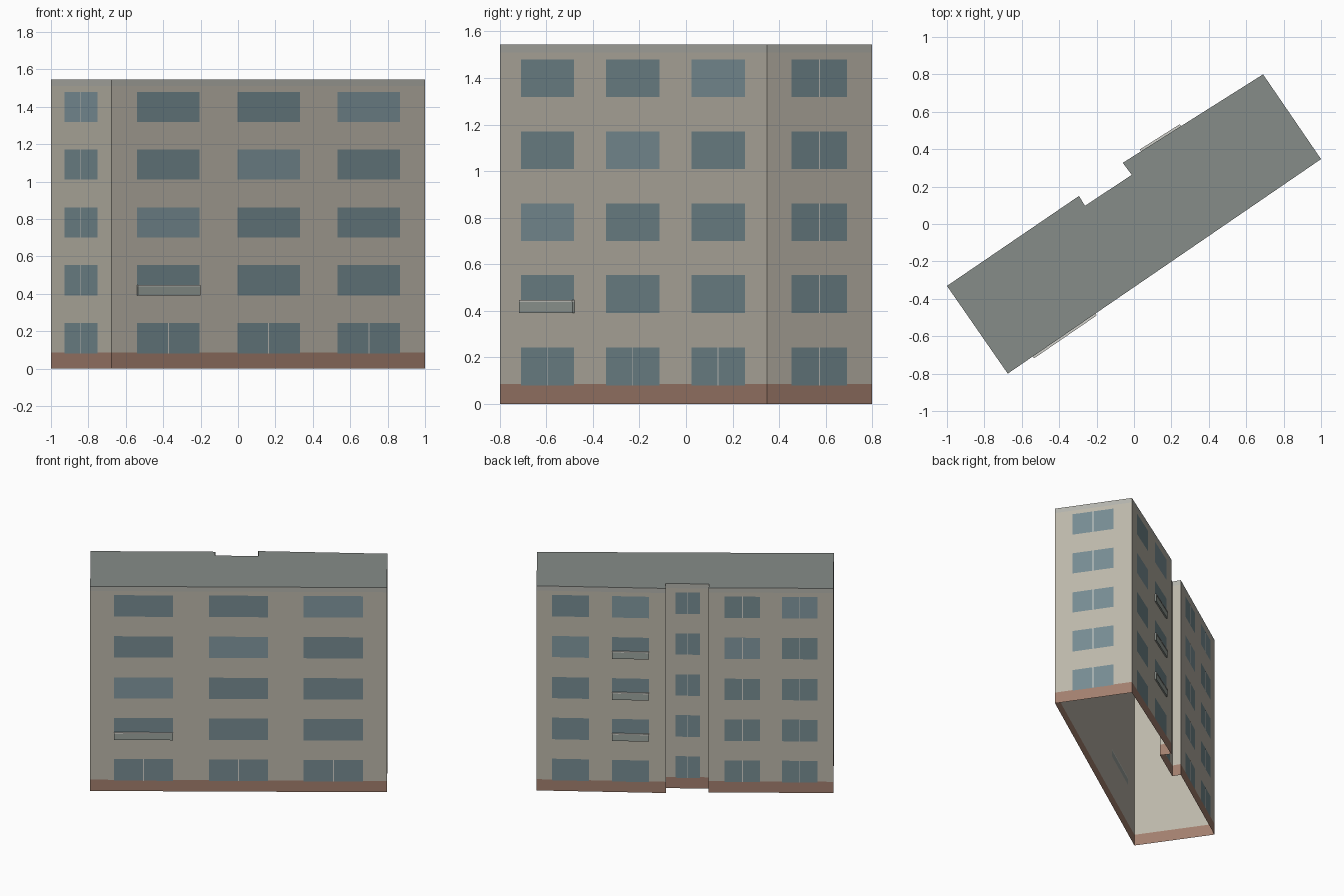
import bpy, bmesh
from mathutils import Vector

if "Cube" in bpy.data.objects:
    bpy.data.objects.remove(bpy.data.objects["Cube"])

# Footprint, counter-clockwise from the front-left corner
PLAN = [Vector(p) for p in [(-0.675, -0.80), (1.0, 0.347), (0.69, 0.80), (-0.06, 0.327),
                            (-0.012, 0.263), (-0.262, 0.097), (-0.294, 0.15), (-1.0, -0.331)]]
Z_PLINTH, Z_BAND, Z_TOP = 0.085, 1.51, 1.545
FLOORS = [(0.08, 0.243), (0.39, 0.553), (0.70, 0.86), (1.01, 1.17), (1.318, 1.48)]


def material(name, rgb):
    m = bpy.data.materials.new(name)
    m.diffuse_color = (*rgb, 1)
    m.use_nodes = True
    m.node_tree.nodes["Principled BSDF"].inputs["Base Color"].default_value = m.diffuse_color
    return m


MATS = {
    "wall": material("wall", (0.50, 0.47, 0.40)),
    "plinth": material("plinth_brick", (0.36, 0.21, 0.155)),
    "roof": material("roof", (0.24, 0.265, 0.25)),
    "band": material("band", (0.45, 0.45, 0.41)),
    "glass": material("glass", (0.18, 0.26, 0.285)),
    "pale": material("glass_pale", (0.22, 0.31, 0.345)),
    "frame": material("frame", (0.62, 0.62, 0.58)),
    "panel": material("balcony_panel", (0.33, 0.37, 0.34)),
}


def finish(bm, name, mat):
    me = bpy.data.meshes.new(name)
    bm.to_mesh(me)
    bm.free()
    me.materials.append(MATS[mat])
    ob = bpy.data.objects.new(name, me)
    bpy.context.collection.objects.link(ob)
    return ob


def ring(name, z0, z1, mat):
    """Vertical band of wall following the footprint."""
    bm = bmesh.new()
    lo = [bm.verts.new((p.x, p.y, z0)) for p in PLAN]
    hi = [bm.verts.new((p.x, p.y, z1)) for p in PLAN]
    n = len(PLAN)
    for i in range(n):
        j = (i + 1) % n
        bm.faces.new((lo[i], lo[j], hi[j], hi[i]))
    return finish(bm, name, mat)


class Wall:
    """One facade: t runs 0..1 along it, d is the distance outwards."""
    def __init__(self, i):
        self.a = PLAN[i]
        self.dir = PLAN[(i + 1) % len(PLAN)] - self.a
        self.len = self.dir.length
        self.out = Vector((self.dir.y, -self.dir.x)) / self.len

    def at(self, t, d, z):
        p = self.a + self.dir * t + self.out * d
        return (p.x, p.y, z)

    def quad(self, bm, t0, t1, z0, z1, d):
        bm.faces.new([bm.verts.new(self.at(t, d, z))
                      for t, z in ((t0, z0), (t1, z0), (t1, z1), (t0, z1))])

    def box(self, bm, t0, t1, z0, z1, d):
        v = [bm.verts.new(self.at(t, e, z)) for z in (z0, z1)
             for t, e in ((t0, d), (t1, d), (t1, 0), (t0, 0))]
        for f in ((3, 2, 1, 0), (4, 5, 6, 7), (0, 1, 5, 4),
                  (1, 2, 6, 5), (2, 3, 7, 6), (3, 0, 4, 7)):
            bm.faces.new([v[k] for k in f])


# Shell and flat roof; underside stays open
ring("plinth", 0, Z_PLINTH, "plinth")
ring("walls", Z_PLINTH, Z_BAND, "wall")
ring("parapet_band", Z_BAND, Z_TOP, "band")
bm = bmesh.new()
bm.faces.new([bm.verts.new((p.x, p.y, Z_TOP)) for p in PLAN])
finish(bm, "roof", "roof")

# name: edge, window centres, window width, floors with mullions, pale diagonal, balconies
ALL = range(5)
FACADES = {
    "front": (0, (0.18, 0.5, 0.82), 0.20, (0,), 2, [(0, 1)]),
    "right_end": (1, (0.495,), 0.53, ALL, 9, []),
    "back_right": (2, (0.265, 0.727), 0.285, (), 3, [(1, 1), (1, 2), (1, 3)]),
    "stairwell": (4, (0.51,), 0.56, ALL, 9, []),
    "back_left": (6, (0.27, 0.73), 0.283, ALL, 3, []),
    "left_end": (7, (0.5,), 0.54, ALL, 4, []),
}

for name, (edge, centres, width, split, diag, balconies) in FACADES.items():
    w = Wall(edge)
    parts = {k: bmesh.new() for k in ("glass", "pale", "frame", "panel", "rail")}
    for col, c in enumerate(centres):
        t0, t1 = c - width / 2, c + width / 2
        for floor, (z0, z1) in enumerate(FLOORS):
            # window pane and its central mullion
            kind = "pale" if floor - col == diag else "glass"
            w.quad(parts[kind], t0, t1, z0, z1, 0.002)
            if floor in split:
                h = 0.003 / w.len
                w.quad(parts["frame"], c - h, c + h, z0, z1, 0.003)
            # shallow balcony front with a light handrail
            if (col, floor) in balconies:
                w.box(parts["panel"], t0, t1, z0, z0 + 0.048, 0.010)
                w.box(parts["rail"], t0, t1, z0 + 0.048, z0 + 0.056, 0.012)
    for kind, label, mat in (("glass", "windows", "glass"), ("pale", "pale_windows", "pale"),
                             ("frame", "mullions", "frame"), ("panel", "balcony_panels", "panel"),
                             ("rail", "balcony_rails", "frame")):
        if parts[kind].faces:
            finish(parts[kind], f"{name}_{label}", mat)
        else:
            parts[kind].free()
